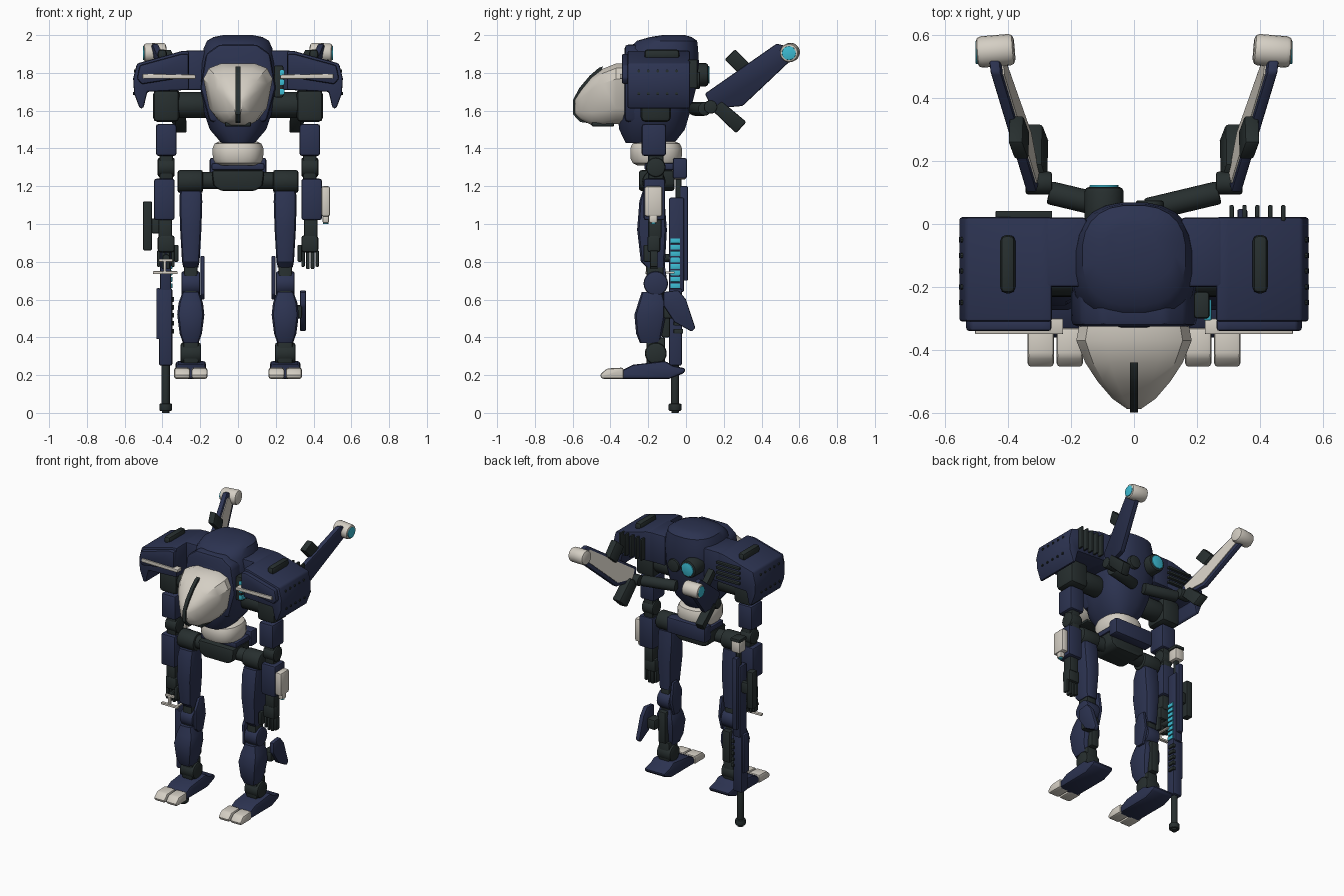
import bpy, bmesh, math
from mathutils import Vector, Matrix


def colour(name, rgb):
    m = bpy.data.materials.new(name)
    m.diffuse_color = (*rgb, 1)
    return m


NAVY = colour("navy_armour", (0.025, 0.033, 0.082))
DARK = colour("dark_frame", (0.020, 0.028, 0.028))
WHITE = colour("warm_white", (0.66, 0.62, 0.55))
CYAN = colour("cyan_glow", (0.045, 0.50, 0.65))


def finish(bm, name, mat, bevel=0.0, matrix=None):
    if matrix:
        bm.transform(matrix)
    bmesh.ops.recalc_face_normals(bm, faces=bm.faces)
    if bevel:
        sharp = [e for e in bm.edges if e.calc_face_angle(0) > 0.5]
        bmesh.ops.bevel(bm, geom=sharp, offset=bevel, segments=2, profile=0.5,
                        affect='EDGES', clamp_overlap=True)
    me = bpy.data.meshes.new(name)
    bm.to_mesh(me)
    bm.free()
    me.materials.append(mat)
    ob = bpy.data.objects.new(name, me)
    bpy.context.collection.objects.link(ob)
    bpy.ops.object.select_all(action='DESELECT')
    bpy.context.view_layer.objects.active = ob
    ob.select_set(True)
    bpy.ops.object.shade_smooth_by_angle(angle=math.radians(32))
    return ob


def box(name, x, y, z, mat, bevel=0.01, matrix=None):
    """Box from three (min, max) ranges."""
    bm = bmesh.new()
    bmesh.ops.create_cube(bm, size=1)
    for v in bm.verts:
        v.co = Vector([(r[0] + r[1]) / 2 + c * abs(r[1] - r[0]) for r, c in zip((x, y, z), v.co)])
    return finish(bm, name, mat, bevel, matrix)


def cyl(name, p0, p1, r, mat, bevel=0.008, n=20, matrix=None):
    p0, p1 = Vector(p0), Vector(p1)
    bm = bmesh.new()
    rot = (p1 - p0).to_track_quat('Z', 'Y').to_matrix().to_4x4()
    bmesh.ops.create_cone(bm, cap_ends=True, segments=n, radius1=r, radius2=r, depth=(p1 - p0).length,
                          matrix=Matrix.Translation((p0 + p1) / 2) @ rot)
    return finish(bm, name, mat, bevel, matrix)


def prism(name, pts, axis, a, b, mat, bevel=0.01, matrix=None):
    """Outline (y,z) pushed along x, or (x,z) pushed along y."""
    bm = bmesh.new()
    put = (lambda p, t: (t, p[0], p[1])) if axis == 'x' else (lambda p, t: (p[0], t, p[1]))
    f = bm.faces.new([bm.verts.new(put(p, a)) for p in pts])
    ext = bmesh.ops.extrude_face_region(bm, geom=[f])
    off = Vector((b - a, 0, 0)) if axis == 'x' else Vector((0, b - a, 0))
    bmesh.ops.translate(bm, vec=off, verts=[v for v in ext['geom'] if isinstance(v, bmesh.types.BMVert)])
    return finish(bm, name, mat, bevel, matrix)


def loft(name, secs, mat, axis='z', n=24, e=0.8, low=0.0):
    """Rounded sections (t, cx, c2, hx, h2) joined along z or y; low narrows the underside."""
    bm = bmesh.new()
    rings = []
    for t, cx, c2, hx, h2 in secs:
        ring = []
        for i in range(n):
            a = math.tau * (i + 0.5) / n
            q = math.copysign(abs(math.sin(a)) ** e, math.sin(a))
            u = cx + hx * math.copysign(abs(math.cos(a)) ** e, math.cos(a)) * (1 - low * max(0, -q))
            w = c2 + h2 * q
            ring.append(bm.verts.new((u, w, t) if axis == 'z' else (u, t, w)))
        rings.append(ring)
    for r, q in zip(rings, rings[1:]):
        for i in range(n):
            bm.faces.new((r[i], r[(i + 1) % n], q[(i + 1) % n], q[i]))
    bm.faces.new(rings[0])
    bm.faces.new(rings[-1])
    return finish(bm, name, mat)


# Torso and faceted face mask
loft("torso", [(1.43, 0, -0.19, 0.09, 0.13), (1.5, 0, -0.18, 0.15, 0.175), (1.6, 0, -0.17, 0.185, 0.195),
               (1.72, 0, -0.15, 0.2, 0.205), (1.85, 0, -0.13, 0.198, 0.2), (1.93, 0, -0.12, 0.183, 0.185),
               (1.97, 0, -0.1, 0.165, 0.16), (1.99, 0, -0.08, 0.13, 0.11), (2.0, 0, -0.065, 0.08, 0.06)], NAVY)
prism("collar", [(-0.2, 1.72), (-0.17, 1.9), (-0.1, 1.95), (0.1, 1.95), (0.17, 1.9), (0.2, 1.72),
                 (0.15, 1.54), (-0.15, 1.54)], 'y', -0.325, -0.2, NAVY, 0.02)
loft("face_mask", [(-0.31, 0, 1.69, 0.175, 0.163), (-0.37, 0, 1.69, 0.187, 0.163), (-0.44, 0, 1.67, 0.158, 0.155),
                   (-0.5, 0, 1.65, 0.118, 0.128), (-0.555, 0, 1.63, 0.07, 0.08), (-0.588, 0, 1.62, 0.022, 0.038)],
     WHITE, 'y', 12, 0.55, 0.35)
prism("mask_slit", [(-0.44, 1.834), (-0.46, 1.828), (-0.51, 1.785), (-0.565, 1.72), (-0.599, 1.655),
                    (-0.598, 1.58), (-0.56, 1.54), (-0.52, 1.535), (-0.5, 1.65)], 'x', -0.012, 0.012, DARK, 0)
box("chin_vent", (-0.07, 0.07), (-0.5, -0.38), (1.515, 1.54), DARK)
box("sensor_body", (0.19, 0.24), (-0.3, -0.215), (1.67, 1.84), DARK)
for k in range(3):
    box("sensor_light", (0.222, 0.246), (-0.306, -0.24), (1.685 + k * 0.05, 1.715 + k * 0.05), CYAN, 0.003)

# Waist, pelvis and rear skirt
loft("waist", [(1.31, 0, -0.158, 0.1, 0.1), (1.322, 0, -0.158, 0.122, 0.125), (1.345, 0, -0.158, 0.134, 0.136),
               (1.4, 0, -0.158, 0.136, 0.138), (1.425, 0, -0.158, 0.125, 0.127), (1.437, 0, -0.158, 0.1, 0.1)], WHITE)
box("pelvis_collar", (-0.14, 0.14), (-0.22, -0.04), (1.285, 1.322), NAVY)
prism("pelvis", [(-0.14, 1.285), (0.14, 1.285), (0.13, 1.2), (0.09, 1.175), (-0.09, 1.175), (-0.13, 1.2)],
      'y', -0.25, -0.06, DARK, 0.015)
box("rear_skirt", (-0.15, 0.15), (-0.07, 0.005), (1.24, 1.35), NAVY, 0.012)
cyl("hip_axle", (-0.2, -0.17, 1.23), (0.2, -0.17, 1.23), 0.045, DARK)

# Round rear thruster
cyl("thruster", (-0.095, -0.02, 1.79), (-0.095, 0.118, 1.79), 0.062, DARK, 0.015)
cyl("thruster_glow", (-0.095, 0.11, 1.79), (-0.095, 0.124, 1.79), 0.046, CYAN, 0.003)
cyl("spine_joint", (0.05, 0, 1.76), (0.05, 0.075, 1.76), 0.045, DARK)

FOOT = [(-0.36, 0.18), (-0.36, 0.215), (-0.28, 0.255), (-0.11, 0.275), (-0.07, 0.25), (0, 0.235),
        (-0.01, 0.21), (-0.09, 0.18)]
PAULDRON = [(0.26, 1.917), (0.3, 1.915), (0.535, 1.85), (0.555, 1.77), (0.55, 1.69), (0.52, 1.61),
            (0.5, 1.615), (0.48, 1.7), (0.26, 1.71)]
BLADE = [(0.1, 1.69), (0.48, 1.955), (0.56, 1.935), (0.575, 1.885), (0.3, 1.625), (0.14, 1.61)]
INLAY = [(0.13, 1.69), (0.475, 1.93), (0.53, 1.91), (0.535, 1.885), (0.29, 1.65), (0.16, 1.635)]

for s, side in ((1, "left"), (-1, "right")):
    def X(a, b):
        return tuple(sorted((a * s, b * s)))

    # Leg: hip, thigh, knee, shin, ankle
    c = 0.25 * s
    cyl("hip_" + side, (0.185 * s, -0.17, 1.225), (0.32 * s, -0.17, 1.225), 0.062, DARK, 0.015)
    loft("thigh_" + side, [(0.77, c, -0.16, 0.04, 0.05), (0.8, c, -0.175, 0.047, 0.065), (0.97, c, -0.18, 0.057, 0.08),
                           (1.12, c, -0.18, 0.062, 0.068), (1.175, c, -0.175, 0.058, 0.055)], NAVY, n=12, e=0.45)
    box("knee_link_" + side, X(0.215, 0.285), (-0.21, -0.12), (0.58, 0.82), DARK)
    cyl("knee_" + side, (0.2 * s, -0.16, 0.685), (0.3 * s, -0.16, 0.685), 0.065, NAVY, 0.012)
    prism("knee_plate_" + side, [(-0.21, 0.63), (-0.21, 0.76), (-0.17, 0.83), (-0.12, 0.83), (-0.1, 0.7),
                                 (-0.13, 0.6), (-0.18, 0.6)], 'x', 0.178 * s, 0.198 * s, NAVY, 0.004)
    loft("shin_" + side, [(0.37, c, -0.19, 0.042, 0.055), (0.42, c, -0.195, 0.06, 0.07), (0.52, c, -0.19, 0.073, 0.085),
                          (0.58, c, -0.18, 0.066, 0.075), (0.64, c, -0.18, 0.045, 0.055)], NAVY, n=12, e=0.45)
    box("calf_piston_" + side, X(0.22, 0.28), (-0.13, -0.085), (0.4, 0.62), DARK)
    cyl("ankle_" + side, (0.195 * s, -0.16, 0.315), (0.305 * s, -0.16, 0.315), 0.058, DARK, 0.015)
    box("ankle_post_" + side, X(0.21, 0.29), (-0.21, -0.11), (0.26, 0.4), DARK)
    prism("foot_" + side, FOOT, 'x', 0.17 * s, 0.33 * s, NAVY, 0.018)
    for a, b in ((0.162, 0.246), (0.254, 0.338)):
        prism("toe_" + side, [(-0.33, 0.18), (-0.445, 0.18), (-0.457, 0.2), (-0.42, 0.235), (-0.33, 0.24)],
              'x', a * s, b * s, WHITE, 0.016)

    # Shoulder armour, notched at the inner front
    prism("pauldron_" + side, [(x * s, z) for x, z in PAULDRON], 'y', -0.31, 0.022, NAVY, 0.012)
    box("pauldron_root_" + side, X(0.15, 0.28), (-0.2, 0.02), (1.71, 1.918), NAVY)
    prism("pauldron_face_" + side, [(x * s, z) for x, z in ((0.262, 1.78), (0.262, 1.9), (0.3, 1.9), (0.52, 1.84),
          (0.535, 1.77), (0.51, 1.74))], 'y', -0.34, -0.3, NAVY, 0.01)
    prism("shoulder_trim_" + side, [(x * s, z) for x, z in ((0.225, 1.768), (0.225, 1.79), (0.505, 1.795),
          (0.505, 1.77))], 'y', -0.35, -0.3, WHITE, 0.004)
    box("top_vent_" + side, X(0.377, 0.425), (-0.22, -0.035), (1.87, 1.925), DARK, 0.018)
    for z, x in ((1.81, 0.545), (1.69, 0.55)):
        for k in range(5):
            y = -0.25 + k * 0.05
            cyl("bolt_" + side, (x * s - 0.02 * s, y, z), (x * s + 0.006 * s, y, z), 0.008, DARK, 0, 8)

    # Arm and hand
    cyl("shoulder_axle_" + side, (0.15 * s, -0.16, 1.63), (0.36 * s, -0.16, 1.63), 0.07, DARK)
    box("shoulder_joint_" + side, X(0.31, 0.45), (-0.24, -0.08), (1.54, 1.71), DARK, 0.025)
    box("upper_arm_" + side, X(0.325, 0.435), (-0.235, -0.105), (1.36, 1.53), NAVY, 0.015)
    cyl("elbow_" + side, (0.335 * s, -0.16, 1.3), (0.425 * s, -0.16, 1.3), 0.052, DARK, 0.012)
    box("elbow_link_" + side, X(0.345, 0.415), (-0.2, -0.12), (1.2, 1.4), DARK)
    box("forearm_" + side, X(0.335, 0.445), (-0.225, -0.11), (1.02, 1.24), NAVY, 0.014)
    box("wrist_" + side, X(0.35, 0.42), (-0.2, -0.13), (0.92, 1.03), DARK)
    box("palm_" + side, X(0.335, 0.425), (-0.205, -0.135), (0.85, 0.94), DARK, 0.015)
    for k in range(4):
        x = 0.335 + k * 0.025
        box("finger_" + side, X(x, x + 0.019), (-0.19, -0.15), (0.755 + 0.012 * abs(k - 1.5), 0.86), DARK, 0.006)
    box("thumb_" + side, X(0.315, 0.338), (-0.225, -0.185), (0.8, 0.89), DARK, 0.006)

    # Rear wing with lit tip, splayed outward and leaning open at the top
    M = Matrix(((1, 0.163 * s, 0.2 * s, -s * (0.163 * 0.12 + 0.2 * 1.65)), (0, 1, 0, 0), (0, 0, 1, 0), (0, 0, 0, 1)))
    cyl("wing_arm_" + side, (0.04 * s, 0.045, 1.61), (0.27 * s, 0.1, 1.61), 0.037, DARK)
    cyl("wing_hinge_" + side, (0.26 * s, 0.13, 1.62), (0.345 * s, 0.13, 1.62), 0.036, DARK)
    prism("wing_" + side, BLADE, 'x', 0.303 * s, 0.337 * s, NAVY, 0.008, M)
    prism("wing_inlay_" + side, INLAY, 'x', 0.298 * s, 0.304 * s, WHITE, 0, M)
    fin = [(0.205, 1.87), (0.26, 1.925), (0.345, 1.84), (0.29, 1.785)]
    prism("wing_fin_" + side, fin, 'x', 0.276 * s, 0.322 * s, DARK, 0.008, M)
    low = [(0.13, 1.61), (0.19, 1.65), (0.32, 1.54), (0.265, 1.48)]
    prism("wing_thruster_" + side, low, 'x', 0.28 * s, 0.342 * s, DARK, 0.01, M)
    cyl("wing_tip_" + side, (0.38 * s, 0.555, 1.91), (0.5 * s, 0.545, 1.905), 0.05, WHITE, 0.016)
    cyl("wing_light_" + side, (0.49 * s, 0.545, 1.905), (0.503 * s, 0.545, 1.905), 0.037, CYAN, 0.002)

# Different vents behind each shoulder
for k in range(5):
    x = 0.31 + k * 0.041
    box("rear_fin", (x - 0.007, x + 0.007), (0.01, 0.06), (1.72, 1.87), DARK, 0.004)
for k in range(4):
    z = 1.74 + k * 0.035
    box("rear_slat", (-0.44, -0.26), (0.01, 0.042), (z, z + 0.016), DARK, 0.004)

# Fin pod on the outer left calf, wrist pod on the left forearm
prism("calf_fin", [(-0.12, 0.64), (-0.04, 0.65), (0.0, 0.6), (0.05, 0.45), (0.03, 0.43), (-0.06, 0.48), (-0.12, 0.57)],
      'x', 0.328, 0.36, NAVY, 0.008)
box("fin_mount", (0.27, 0.34), (-0.12, -0.04), (0.5, 0.57), DARK)
box("wrist_pod", (0.44, 0.488), (-0.22, -0.125), (1.04, 1.2), WHITE, 0.012)
box("wrist_pod_nozzle", (0.447, 0.482), (-0.195, -0.15), (1.005, 1.05), WHITE)
cyl("wrist_pod_light", (0.464, -0.172, 1.0), (0.464, -0.172, 1.01), 0.014, CYAN, 0, 12)

# Long rifle hanging muzzle-down beside the right arm
rx, ry = -0.383, -0.058
cyl("rifle_barrel", (rx, ry, 0.02), (rx, ry, 0.3), 0.022, DARK)
cyl("rifle_muzzle", (rx, ry, 0.01), (rx, ry, 0.05), 0.035, DARK, n=12)
cyl("rifle_muzzle_tip", (rx, ry, 0), (rx, ry, 0.02), 0.02, DARK, 0.002)
box("rifle_shroud", (-0.418, -0.348), (-0.09, -0.022), (0.25, 0.66), NAVY)
box("rifle_side_plate", (-0.432, -0.41), (-0.085, -0.03), (0.39, 0.66), NAVY, 0.006)
box("rifle_receiver", (-0.412, -0.355), (-0.09, -0.01), (0.64, 1.14), NAVY)
box("rifle_spine", (-0.4, -0.365), (-0.03, 0.01), (0.7, 1.2), NAVY, 0.006)
box("rifle_neck", (-0.395, -0.37), (-0.055, -0.025), (1.1, 1.26), DARK, 0.006)
box("rifle_stock", (-0.415, -0.35), (-0.075, 0), (1.235, 1.315), WHITE)
box("rifle_butt", (-0.418, -0.346), (-0.078, 0.003), (1.312, 1.335), DARK, 0.006)
for k in range(8):
    z = 0.66 + k * 0.034
    box("rifle_cell", (-0.36, -0.348), (-0.082, -0.032), (z, z + 0.026), CYAN, 0.002)
for k in range(5):
    z = 0.42 + k * 0.042
    box("rifle_rib", (-0.36, -0.338), (-0.065, -0.015), (z, z + 0.025), DARK, 0.004)
box("rifle_scope", (-0.503, -0.455), (-0.075, -0.02), (0.86, 1.12), DARK, 0.008)
box("scope_mount", (-0.46, -0.4), (-0.065, -0.03), (0.95, 1.03), DARK)
cyl("rifle_grip", (-0.38, -0.2, 0.82), (-0.38, -0.06, 0.82), 0.02, DARK)
box("hand_guard", (-0.45, -0.32), (-0.215, -0.193), (0.735, 0.75), WHITE, 0.004)
box("hand_guard_top", (-0.42, -0.345), (-0.215, -0.193), (0.8, 0.815), WHITE, 0.004)
box("hand_guard_post", (-0.395, -0.38), (-0.213, -0.195), (0.74, 0.81), WHITE, 0.004)
box("hand_guard_link", (-0.345, -0.328), (-0.2, -0.06), (0.737, 0.749), WHITE, 0.004)
